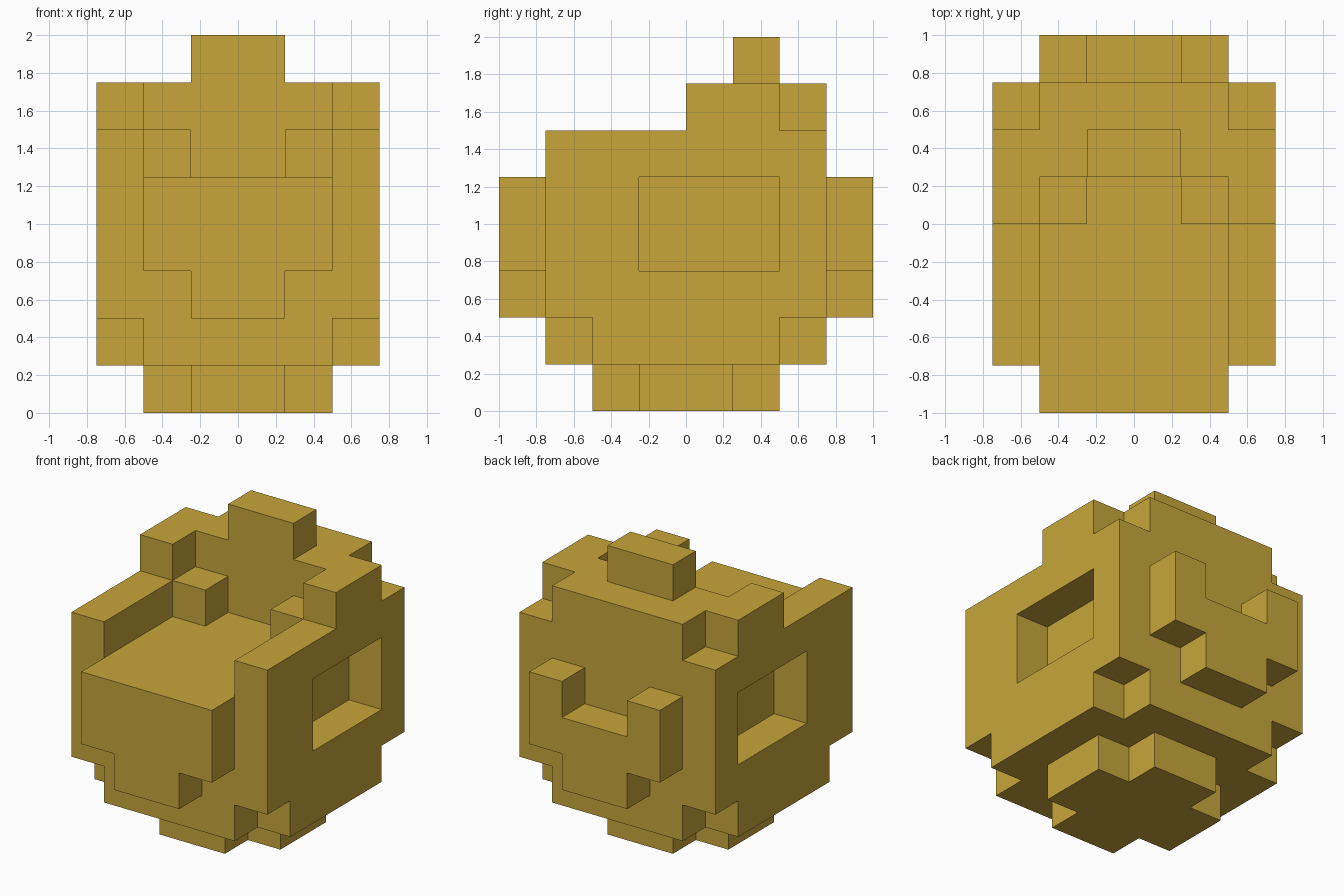
import bpy
import bmesh
import math
from itertools import product
from mathutils import Vector

CELL = 0.25  # every part sits on a grid of cubes this wide

cube = bpy.data.objects.get("Cube")
if cube:
    bpy.data.objects.remove(cube, do_unlink=True)

gold = bpy.data.materials.new("gold")
gold.use_nodes = True
gold.diffuse_color = (0.578, 0.381, 0.044, 1)
gold.node_tree.nodes["Principled BSDF"].inputs["Base Color"].default_value = gold.diffuse_color


def block(x, y, z):
    """Cells of a box given as (start, end) ranges in grid units."""
    return set(product(range(*x), range(*y), range(*z)))


def pair(x, y, z):
    """A box and its mirror image across x = 0."""
    return block(x, y, z) | block((-x[1], -x[0]), y, z)


def build(name, cells):
    """Turn a set of cells into one clean, flat-shaded mesh."""
    bm = bmesh.new()
    for cell in cells:
        centre = Vector(cell) + Vector((0.5, 0.5, 0.5))
        for axis, sign in product(range(3), (-1, 1)):
            normal = Vector((0, 0, 0))
            normal[axis] = sign
            if tuple(int(c + n) for c, n in zip(cell, normal)) in cells:
                continue
            u = Vector((0, 0, 0))
            u[(axis + 1) % 3] = 1
            v = normal.cross(u)
            corners = (-u - v, u - v, u + v, v - u)
            bm.faces.new([bm.verts.new((centre + (normal + c) / 2) * CELL) for c in corners])
    bmesh.ops.remove_doubles(bm, verts=bm.verts, dist=0.001)
    bmesh.ops.dissolve_limit(bm, angle_limit=math.radians(1), verts=bm.verts, edges=bm.edges)
    mesh = bpy.data.meshes.new(name)
    bm.to_mesh(mesh)
    bm.free()
    mesh.materials.append(gold)
    bpy.context.collection.objects.link(bpy.data.objects.new(name, mesh))


# Main body, carved from a solid cube
body = block((-3, 3), (-3, 3), (1, 7))
body -= block((-3, 3), (-3, 0), (6, 7))    # lower front rim
body -= block((-2, 2), (-3, 1), (5, 7))    # open hollow at the top front
body -= pair((2, 3), (-1, 2), (3, 5))      # side windows
body -= pair((2, 3), (-3, -2), (1, 2))     # front bottom corners
body -= pair((2, 3), (2, 3), (1, 2))       # back bottom corners
body -= pair((2, 3), (2, 3), (6, 7))       # back top corners

# Pieces that run flush into the body
body |= pair((1, 2), (0, 1), (5, 6))       # inner corner cubes
body |= block((-1, 1), (1, 2), (7, 8))     # crest
body |= block((-2, 2), (-4, -3), (3, 5))   # front panel
body |= block((-1, 1), (-4, -3), (2, 3))   # front panel tab
build("body", body)

# Cross-shaped foot
build("base", block((-2, 2), (-1, 1), (0, 1)) | block((-1, 1), (-2, 2), (0, 1)))

# U-shaped piece on the back
build("back_bracket", pair((1, 2), (3, 4), (3, 5)) | block((-1, 1), (3, 4), (2, 4)))
